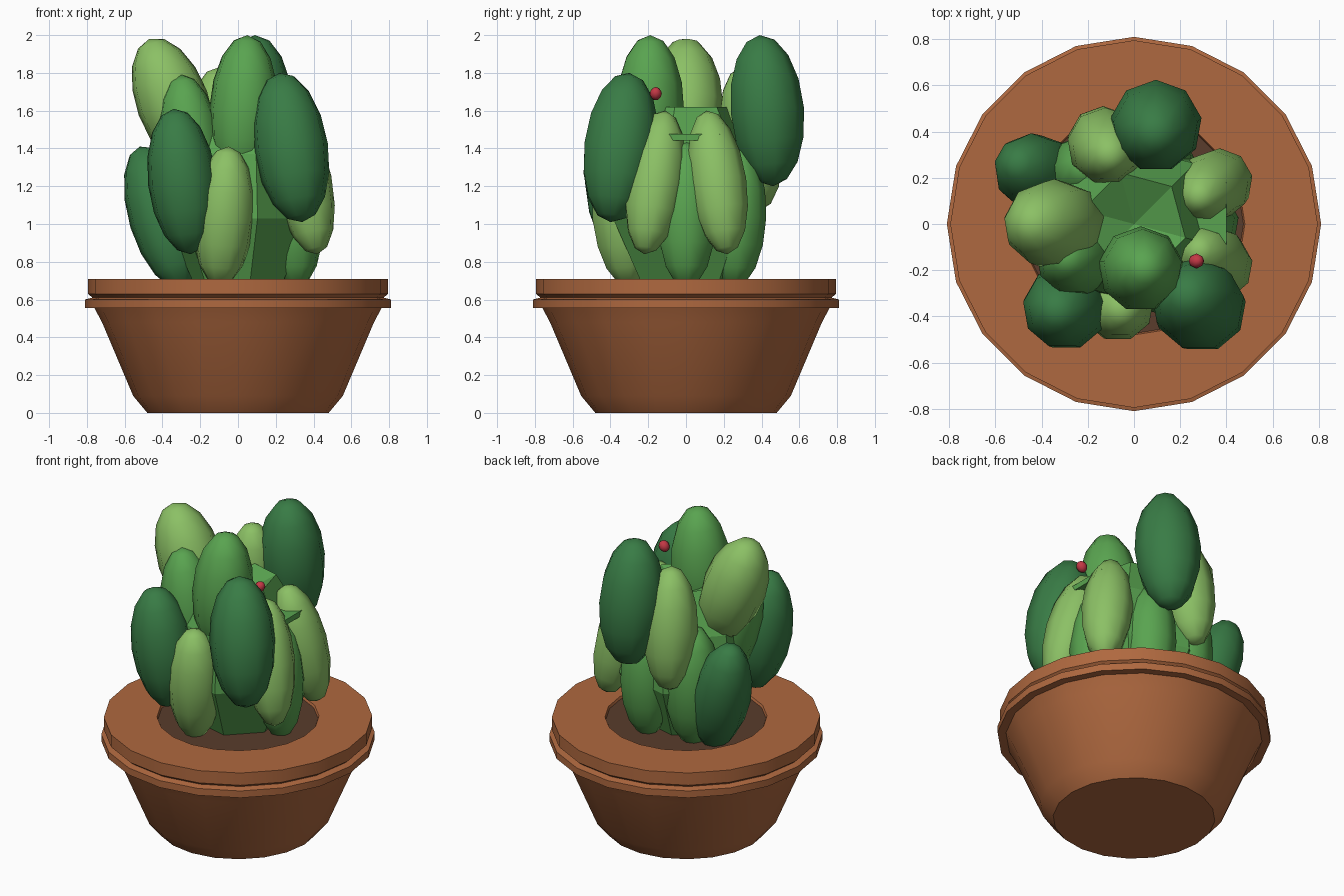
import bpy, bmesh, math
from mathutils import Vector, Matrix

if "Cube" in bpy.data.objects:
    bpy.data.objects.remove(bpy.data.objects["Cube"])


def material(name, rgb):
    m = bpy.data.materials.new(name)
    m.diffuse_color = (*rgb, 1)
    m.use_nodes = True
    m.node_tree.nodes["Principled BSDF"].inputs["Base Color"].default_value = m.diffuse_color
    return m


TERRACOTTA = material("terracotta", (0.43, 0.14, 0.05))
SOIL = material("soil", (0.10, 0.045, 0.025))
DARK = material("dark_green", (0.04, 0.20, 0.06))
MID = material("mid_green", (0.10, 0.37, 0.08))
LIGHT = material("light_green", (0.26, 0.53, 0.13))
RED = material("red", (0.55, 0.04, 0.06))


def finish(name, bm, mat, angle):
    bmesh.ops.recalc_face_normals(bm, faces=bm.faces)
    me = bpy.data.meshes.new(name)
    bm.to_mesh(me)
    bm.free()
    me.materials.append(mat)
    ob = bpy.data.objects.new(name, me)
    bpy.context.collection.objects.link(ob)
    bpy.ops.object.select_all(action='DESELECT')
    ob.select_set(True)
    bpy.context.view_layer.objects.active = ob
    if angle:
        bpy.ops.object.shade_smooth_by_angle(angle=math.radians(angle))
    return ob


def lathe(name, profile, sides, mat, angle=30, turn=0.0):
    """Spin (radius, z) points round z; radius 0 makes a pole."""
    bm = bmesh.new()
    rings = []
    for r, z in profile:
        n = 1 if r == 0 else sides
        rings.append([bm.verts.new((r * math.cos(turn + 2 * math.pi * i / sides),
                                    r * math.sin(turn + 2 * math.pi * i / sides), z))
                      for i in range(n)])
    for a, b in zip(rings, rings[1:]):
        for i in range(sides):
            j = (i + 1) % sides
            quad = [a[i % len(a)], a[j % len(a)], b[j % len(b)], b[i % len(b)]]
            bm.faces.new(list(dict.fromkeys(quad)))
    return finish(name, bm, mat, angle)


def pad(name, bottom, top, radius, mat, segments=9, rings=8):
    """Low-poly ellipsoid stretched between two end points."""
    a, b = Vector(bottom), Vector(top)
    axis = b - a
    bm = bmesh.new()
    bmesh.ops.create_uvsphere(bm, u_segments=segments, v_segments=rings, radius=1)
    m = (Matrix.Translation((a + b) / 2)
         @ Vector((0, 0, 1)).rotation_difference(axis).to_matrix().to_4x4()
         @ Matrix.Diagonal((radius, radius, axis.length / 2, 1)))
    bmesh.ops.transform(bm, matrix=m, verts=bm.verts)
    return finish(name, bm, mat, 50)


# Pot with banded rim, and soil
lathe("pot", [(0, 0), (0.48, 0), (0.555, 0.09), (0.72, 0.48), (0.76, 0.555),
              (0.81, 0.555), (0.81, 0.60), (0.77, 0.61), (0.795, 0.63),
              (0.795, 0.71), (0.48, 0.71), (0.46, 0.66)], 20, TERRACOTTA)
lathe("soil", [(0, 0.695), (0.48, 0.695), (0.48, 0.66), (0, 0.66)], 20, SOIL)

# Faceted stem mass in the middle
lathe("stem_core", [(0, 0.67), (0.24, 0.68), (0.40, 1.03), (0.37, 1.37),
                    (0.23, 1.62), (0, 1.50)], 6, MID, 0, math.radians(45))

# Dark pads
pad("front_right_pad", (0.34, -0.40, 1.01), (0.22, -0.30, 1.80), 0.20, DARK)
pad("front_left_pad", (-0.25, -0.34, 0.84), (-0.34, -0.38, 1.61), 0.185, DARK)
pad("back_pad", (0.10, 0.46, 1.20), (0.09, 0.39, 2.00), 0.20, DARK)
pad("back_left_pad", (-0.29, 0.15, 0.66), (-0.52, 0.27, 1.41), 0.175, DARK)

# Light pads
pad("upper_left_pad", (-0.22, 0, 1.30), (-0.47, 0, 1.98), 0.195, LIGHT)
pad("upper_back_pad", (-0.15, 0.39, 1.07), (-0.10, 0.29, 1.83), 0.165, LIGHT)
pad("lower_front_pad", (-0.10, -0.30, 0.67), (-0.05, -0.38, 1.41), 0.165, LIGHT)
for label, s in (("near", -1), ("far", 1)):
    pad(f"right_pad_{label}", (0.42, s * 0.22, 0.84), (0.27, s * 0.11, 1.60), 0.155, LIGHT)

# Medium pads, upper and rooted
pad("upper_centre_pad", (0.01, -0.20, 1.20), (0.05, -0.19, 2.00), 0.185, MID)
pad("inner_left_pad", (-0.20, -0.14, 1.00), (-0.30, -0.15, 1.79), 0.17, MID)
pad("root_pad_right", (0.31, 0, 0.66), (0.28, 0, 1.44), 0.16, MID)
pad("root_pad_back", (0.10, 0.25, 0.66), (0.10, 0.28, 1.42), 0.16, MID)
pad("root_pad_left", (-0.19, 0.20, 0.66), (-0.22, 0.24, 1.45), 0.17, MID)

# Thin ledge poking out between the right pads
bm = bmesh.new()
bmesh.ops.create_cube(bm, size=1, matrix=Matrix.Translation((0.335, 0.01, 1.46))
                      @ Matrix.Diagonal((0.13, 0.34, 0.035, 1)))
for v in bm.verts:
    if v.co.x < 0.335:
        v.co.y *= 0.4
finish("stem_ledge", bm, MID, 0)

# Small red fruit
pad("fruit", (0.25, -0.16, 1.66), (0.29, -0.16, 1.72), 0.032, RED, 8, 6)
